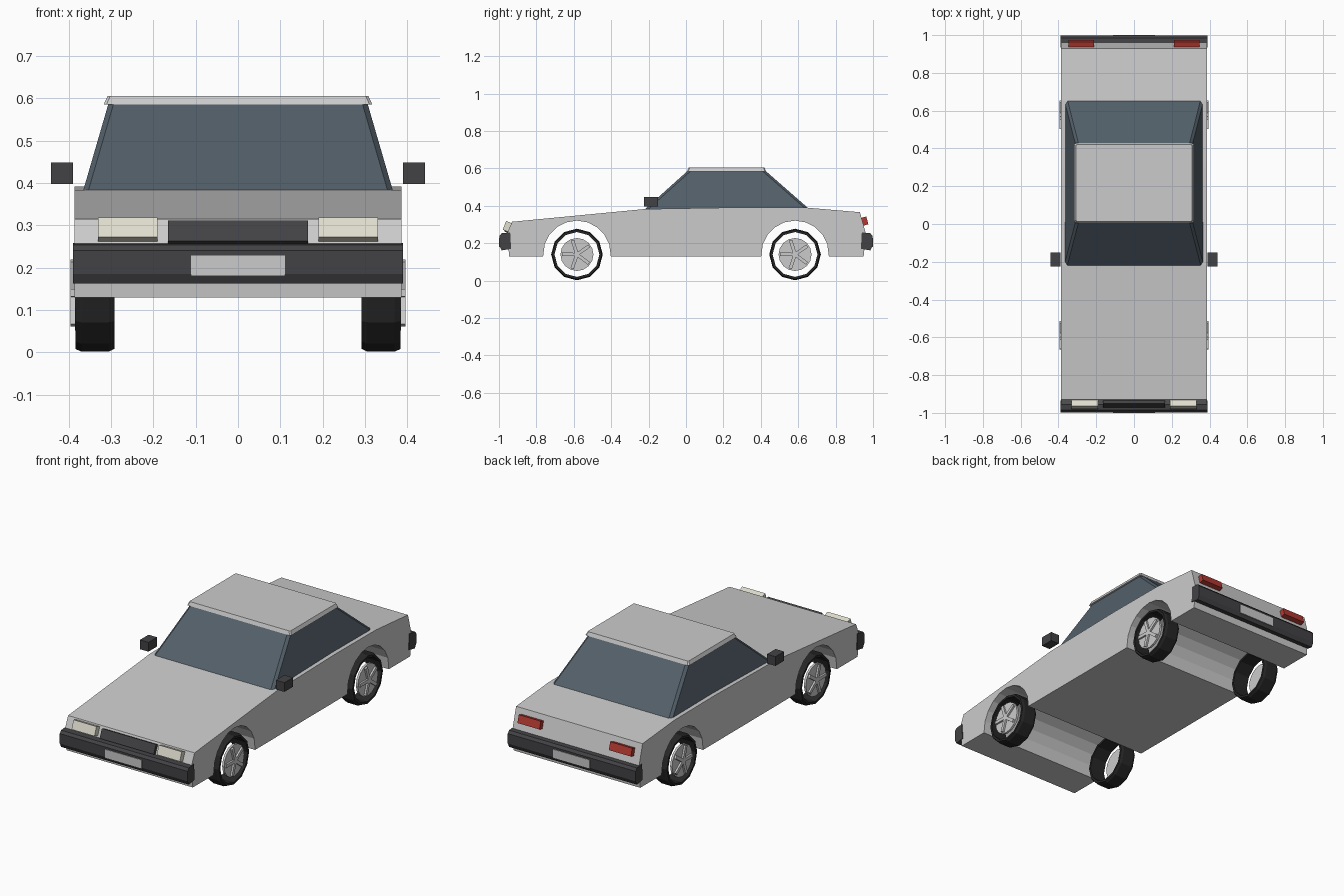
import bpy, bmesh, math
from mathutils import Matrix, Vector

if "Cube" in bpy.data.objects:
    bpy.data.objects.remove(bpy.data.objects["Cube"])


def material(name, rgb):
    m = bpy.data.materials.new(name)
    m.diffuse_color = (*rgb, 1)
    m.use_nodes = True
    m.node_tree.nodes["Principled BSDF"].inputs["Base Color"].default_value = m.diffuse_color
    return m


DARK = material("dark_trim", (0.055, 0.055, 0.06))
TYRE = material("rubber", (0.02, 0.02, 0.02))
GLASS = material("glass", (0.085, 0.115, 0.14))
CREAM = material("lamp_cream", (0.75, 0.73, 0.62))
RED = material("lamp_red", (0.45, 0.04, 0.03))


def finish(name, bm, mat=None):
    bmesh.ops.recalc_face_normals(bm, faces=bm.faces)
    me = bpy.data.meshes.new(name)
    bm.to_mesh(me)
    bm.free()
    ob = bpy.data.objects.new(name, me)
    bpy.context.collection.objects.link(ob)
    if mat:
        me.materials.append(mat)
    return ob


def prism(name, profile, x0, x1, mat=None):
    """Side profile (y, z) extruded across x."""
    bm = bmesh.new()
    face = bm.faces.new([bm.verts.new((x0, y, z)) for y, z in profile])
    ext = bmesh.ops.extrude_face_region(bm, geom=[face])["geom"]
    bmesh.ops.translate(bm, vec=(x1 - x0, 0, 0),
                        verts=[v for v in ext if isinstance(v, bmesh.types.BMVert)])
    return finish(name, bm, mat)


def box(name, lo, hi, mat=None, tilt=0):
    lo, hi = Vector(lo), Vector(hi)
    bm = bmesh.new()
    bmesh.ops.create_cube(bm, size=1)
    bm.transform(Matrix.Translation((lo + hi) / 2) @ Matrix.Rotation(tilt, 4, 'X')
                 @ Matrix.Diagonal((*(hi - lo), 1)))
    return finish(name, bm, mat)


def frustum(name, bottom, top, mat, bevel):
    """Four-sided block; bottom and top are (half x, y0, y1, z)."""
    bm = bmesh.new()
    rings = []
    for hx, y0, y1, z in (bottom, top):
        rings.append([bm.verts.new(p) for p in
                      ((-hx, y0, z), (hx, y0, z), (hx, y1, z), (-hx, y1, z))])
    b, t = rings
    bm.faces.new(b)
    bm.faces.new(t)
    for i in range(4):
        j = (i + 1) % 4
        bm.faces.new((b[i], b[j], t[j], t[i]))
    pillars = [bm.edges.get((b[i], t[i])) for i in range(4)]
    bmesh.ops.bevel(bm, geom=pillars, offset=bevel, segments=1, affect='EDGES')
    return finish(name, bm, mat)


AXLE, AXLE_Z = 0.583, 0.14


def arch(cy):
    """Wheel arch outline, front to back."""
    pts = [(cy - 0.181, 0.13)]
    for i in range(1, 10):
        a = math.pi * (1 - i / 10)
        pts.append((cy + 0.181 * math.cos(a), AXLE_Z + 0.181 * math.sin(a)))
    return pts + [(cy + 0.181, 0.13)]


# Body shell with arches running right across
body = ([(-0.945, 0.13)] + arch(-AXLE) + arch(AXLE) +
        [(0.95, 0.13), (0.962, 0.25), (0.93, 0.366), (0.65, 0.39), (0.3, 0.392),
         (-0.22, 0.383), (-0.93, 0.315), (-0.958, 0.25)])
prism("body", body, -0.386, 0.386)

# Cabin glass and roof
frustum("cabin_glass", (0.366, -0.222, 0.662, 0.38), (0.305, 0.012, 0.422, 0.59), GLASS, 0.012)
frustum("roof", (0.317, 0.006, 0.428, 0.585), (0.308, 0.014, 0.42, 0.605), None, 0.006)

# Bumpers and number plates
for s, end in ((-1, "front"), (1, "rear")):
    prism(end + "_bumper", [(s * y, z) for y, z in
          ((0.935, 0.17), (0.985, 0.162), (0.997, 0.185), (0.997, 0.24), (0.985, 0.254), (0.94, 0.258))],
          -0.39, 0.39, DARK)
    y0, y1 = sorted((s * 0.985, s * 1.0))
    box(end + "_plate", (-0.111, y0, 0.18), (0.111, y1, 0.229))

# Grille
box("grille", (-0.165, -0.962, 0.256), (0.165, -0.935, 0.308), DARK, -0.4)

# Wheels: open tyre ring, hub disc and five spokes
for sx, side in ((-1, "left"), (1, "right")):
    for sy, end in ((-1, "front"), (1, "rear")):
        label = f"{end}_{side}"
        at = Matrix.Translation((0, sy * AXLE, AXLE_Z))
        bm = bmesh.new()
        section = ((0.292, 0.12), (0.292, 0.132), (0.305, 0.138),
                   (0.37, 0.138), (0.384, 0.132), (0.384, 0.12))
        n = 12
        loops = [[bm.verts.new((sx * x, r * math.cos(2 * math.pi * i / n), r * math.sin(2 * math.pi * i / n)))
                  for x, r in section] for i in range(n)]
        for i in range(n):
            a, b = loops[i], loops[(i + 1) % n]
            for k in range(6):
                m = (k + 1) % 6
                bm.faces.new((a[k], a[m], b[m], b[k]))
        bm.transform(at)
        finish(label + "_tyre", bm, TYRE)

        bm = bmesh.new()
        bmesh.ops.create_cone(bm, cap_ends=True, segments=16, radius1=0.088, radius2=0.088, depth=0.012)
        bm.transform(at @ Matrix.Translation((sx * 0.379, 0, 0)) @ Matrix.Rotation(math.pi / 2, 4, 'Y'))
        finish(label + "_hub", bm)

        bm = bmesh.new()
        for k in range(5):
            m = (at @ Matrix.Rotation(2 * math.pi * k / 5 + 0.3, 4, 'X')
                 @ Matrix.Translation((sx * 0.388, 0, 0.04)) @ Matrix.Diagonal((0.014, 0.018, 0.08, 1)))
            bmesh.ops.create_cube(bm, size=1, matrix=m)
        finish(label + "_spokes", bm)

    # Lamps and door mirrors
    def span(a, b):
        return sorted((sx * a, sx * b))

    x0, x1 = span(0.19, 0.33)
    box(side + "_headlight", (x0, -0.972, 0.264), (x1, -0.935, 0.314), CREAM, -0.35)
    x0, x1 = span(0.212, 0.346)
    box(side + "_tail_light", (x0, 0.935, 0.296), (x1, 0.97, 0.339), RED, 0.27)
    x0, x1 = span(0.389, 0.441)
    box(side + "_mirror", (x0, -0.225, 0.397), (x1, -0.15, 0.448), DARK)
